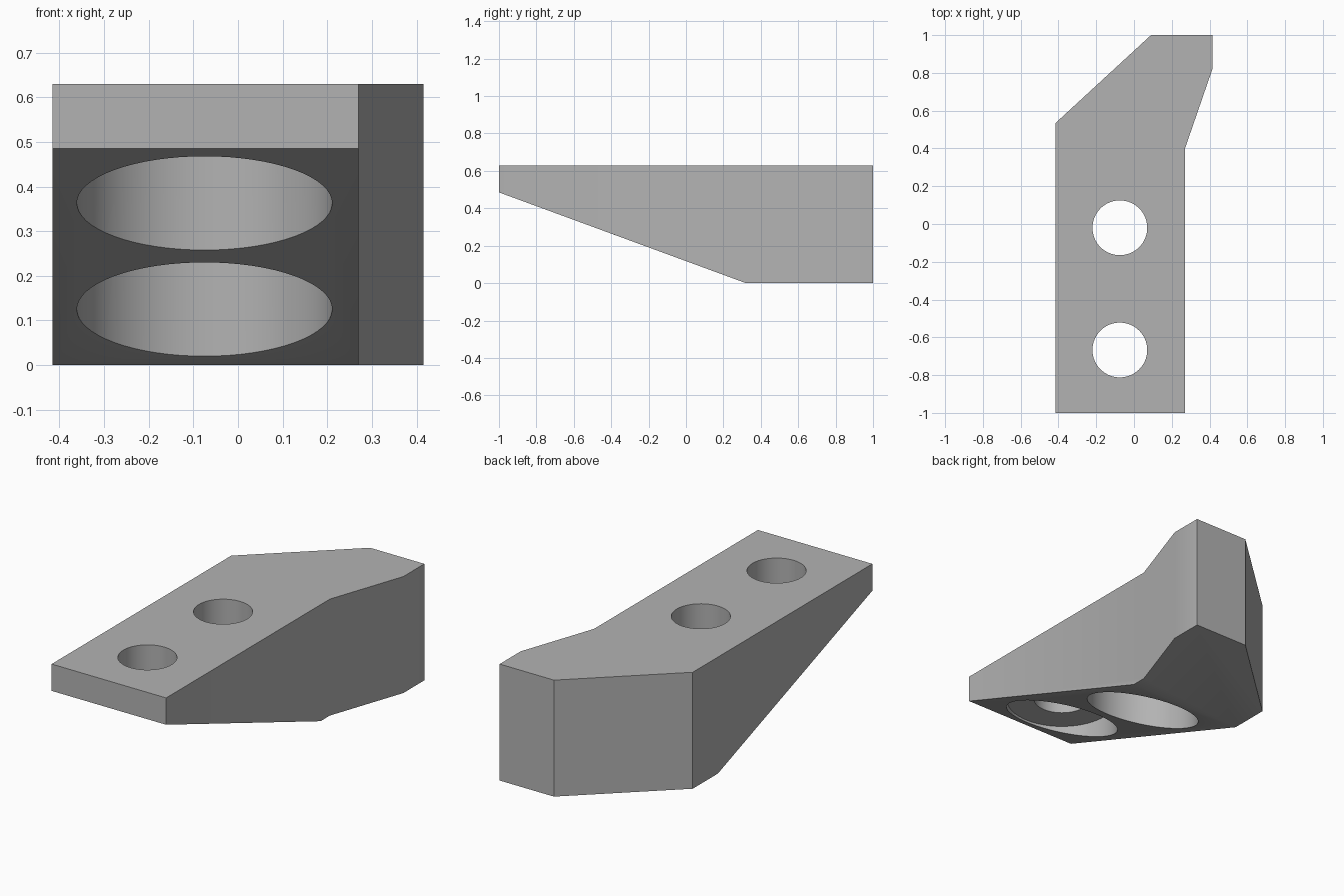
import bpy, bmesh
from math import radians

HEIGHT = 0.63
SLOPE_START, SLOPE_END = (-1.0, 0.485), (0.32, 0.0)   # (y, z) of the sloping underside
HOLE_X, HOLE_YS = -0.075, (-0.667, -0.02)
HOLE_R, BORE_R, BORE_TOP = 0.145, 0.286, 0.48

cube = bpy.data.objects.get("Cube")
if cube:
    bpy.data.objects.remove(cube, do_unlink=True)

grey = bpy.data.materials.new("plain_grey")
grey.use_nodes = True
colour = (0.45, 0.45, 0.45, 1)
grey.diffuse_color = colour
grey.node_tree.nodes["Principled BSDF"].inputs["Base Color"].default_value = colour

# Bracket body: plan outline extruded upwards
outline = [(-0.415, -1), (0.27, -1), (0.27, 0.4), (0.415, 0.82),
           (0.415, 1), (0.09, 1), (-0.415, 0.535)]
bm = bmesh.new()
base = bm.faces.new([bm.verts.new((x, y, 0)) for x, y in outline])
top = bmesh.ops.extrude_face_region(bm, geom=[base])["geom"]
bmesh.ops.translate(bm, vec=(0, 0, HEIGHT),
                    verts=[v for v in top if isinstance(v, bmesh.types.BMVert)])

# Sloping underside: slice off the lower front
(y0, z0), (y1, z1) = SLOPE_START, SLOPE_END
cut = bmesh.ops.bisect_plane(bm, geom=bm.verts[:] + bm.edges[:] + bm.faces[:],
                             plane_co=(0, y1, z1), plane_no=(0, z1 - z0, y0 - y1),
                             clear_outer=True)
bmesh.ops.holes_fill(bm, edges=[e for e in bm.edges if e.is_boundary])
bmesh.ops.recalc_face_normals(bm, faces=bm.faces[:])
mesh = bpy.data.meshes.new("bracket_body")
bm.to_mesh(mesh)
bm.free()
mesh.materials.append(grey)
body = bpy.data.objects.new("bracket_body", mesh)
bpy.context.collection.objects.link(body)


def drill(radius, y, low, high):
    """Cut an upright round hole through the body."""
    bpy.ops.mesh.primitive_cylinder_add(vertices=64, radius=radius, depth=high - low,
                                        location=(HOLE_X, y, (low + high) / 2))
    cutter = bpy.context.object
    cutter.name = "hole_cutter"
    cutter.hide_render = True
    cutter.data.materials.append(grey)
    mod = body.modifiers.new("hole", 'BOOLEAN')
    mod.operation, mod.solver, mod.object = 'DIFFERENCE', 'EXACT', cutter
    bpy.context.view_layer.objects.active = body
    bpy.ops.object.modifier_apply(modifier=mod.name)
    bpy.data.objects.remove(cutter, do_unlink=True)


# Two bolt holes, each with a wide counterbore from below
for y in HOLE_YS:
    drill(BORE_R, y, -0.2, BORE_TOP)
    drill(HOLE_R, y, BORE_TOP - 0.1, HEIGHT + 0.2)

bpy.ops.object.select_all(action='DESELECT')
body.select_set(True)
bpy.context.view_layer.objects.active = body
bpy.ops.object.shade_smooth_by_angle(angle=radians(30))
